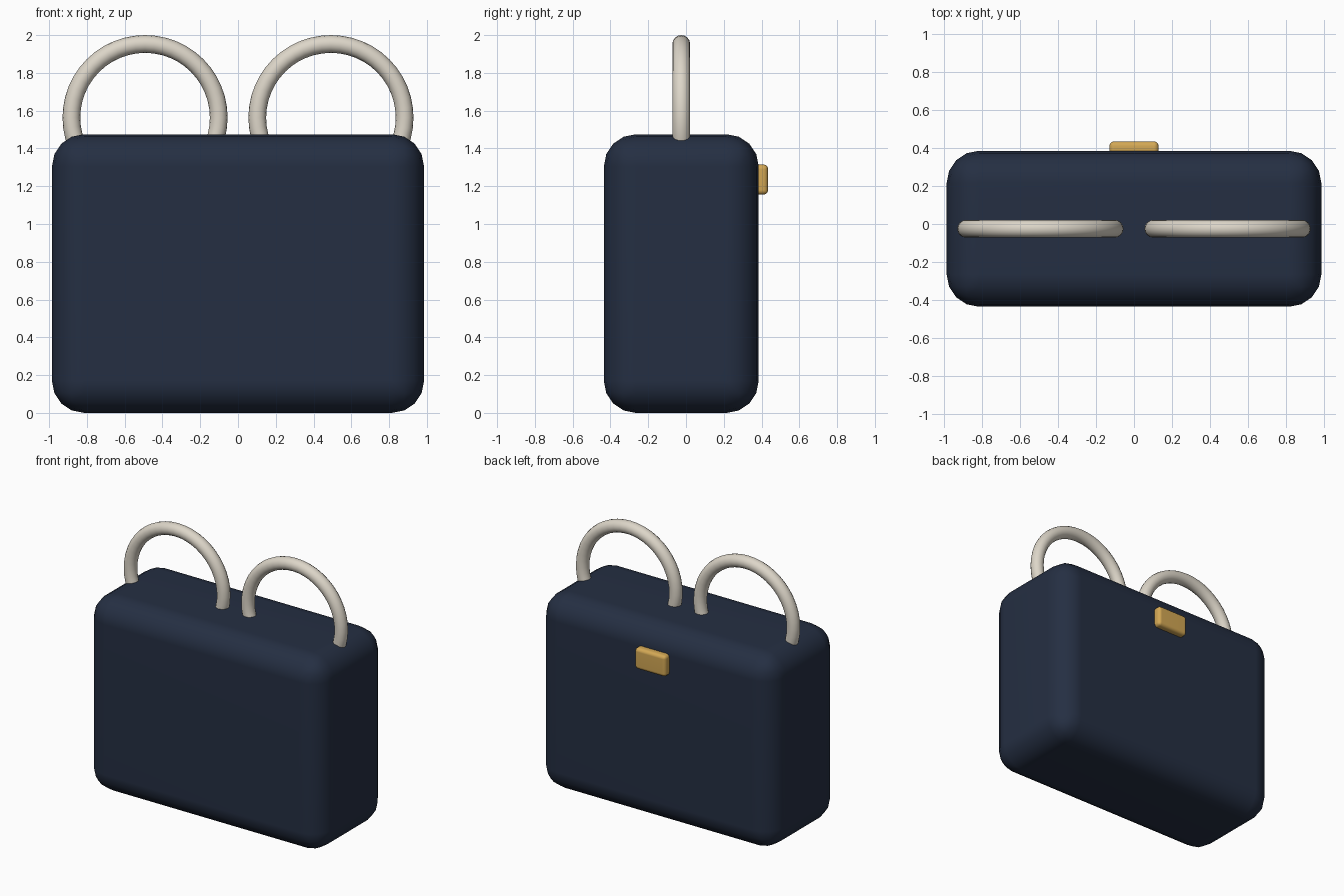
import bpy
from math import pi, radians

if "Cube" in bpy.data.objects:
    bpy.data.objects.remove(bpy.data.objects["Cube"])


def material(name, color):
    m = bpy.data.materials.new(name)
    m.diffuse_color = color
    m.use_nodes = True
    m.node_tree.nodes["Principled BSDF"].inputs["Base Color"].default_value = m.diffuse_color
    return m


navy = material("navy_leather", (0.018, 0.028, 0.055, 1))
cream = material("cream_handle", (0.72, 0.67, 0.58, 1))
gold = material("gold_metal", (0.65, 0.39, 0.09, 1))


def finish(obj, name, mat):
    obj.name = name
    obj.data.materials.append(mat)
    bpy.ops.object.shade_smooth()


def rounded_box(name, lo, hi, radius, segments, mat):
    center = [(a + b) / 2 for a, b in zip(lo, hi)]
    bpy.ops.mesh.primitive_cube_add(size=1, location=center)
    obj = bpy.context.object
    obj.scale = [b - a for a, b in zip(lo, hi)]
    bpy.ops.object.transform_apply(location=False, rotation=False, scale=True)
    bev = obj.modifiers.new("rounding", 'BEVEL')
    bev.width = radius
    bev.segments = segments
    bev.limit_method = 'NONE'
    finish(obj, name, mat)
    obj.modifiers.new("normals", 'WEIGHTED_NORMAL')


# Bag body
rounded_box("bag_body", (-0.985, -0.435, 0), (0.985, 0.385, 1.475), 0.17, 4, navy)

# Clasp on the back face
rounded_box("clasp", (-0.13, 0.355, 1.155), (0.13, 0.435, 1.315), 0.025, 3, gold)

# Pair of ring handles sunk into the top
for side, x in (("left", -0.492), ("right", 0.492)):
    bpy.ops.mesh.primitive_torus_add(
        major_radius=0.39, minor_radius=0.047, major_segments=48,
        minor_segments=16, location=(x, -0.025, 1.563), rotation=(pi / 2, 0, 0))
    finish(bpy.context.object, side + "_handle", cream)
